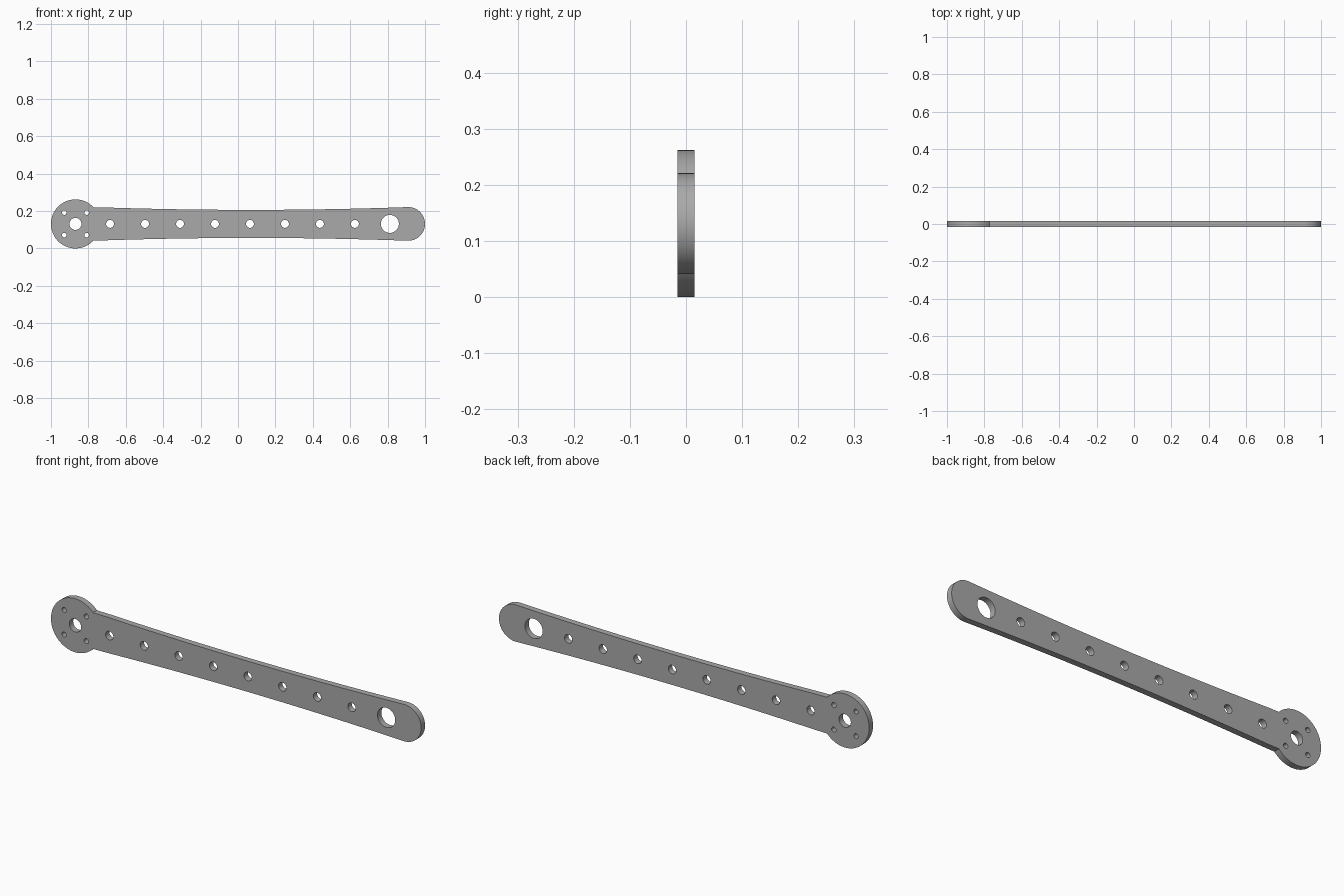
import bpy, bmesh
from math import sin, cos, pi, asin, radians
from mathutils import Matrix

if "Cube" in bpy.data.objects:
    bpy.data.objects.remove(bpy.data.objects["Cube"])

MID_Z = 0.131
HALF_THICK = 0.015
HUB_X, HUB_R = -0.869, 0.131
TIP_R = 0.09
TIP_X = 1 - TIP_R
WAIST = 0.075


def arc(cx, r, start, end, n):
    """Points on an arc about (cx, 0)."""
    steps = [start + (end - start) * i / n for i in range(n + 1)]
    return [(cx + r * cos(a), r * sin(a)) for a in steps]


# Upper half of the outline: rounded tip, waisted edge, round hub
join = asin(0.0885 / HUB_R)
join_x = HUB_X + HUB_R * cos(join)
waist_x = (TIP_X + join_x) / 2
upper = arc(TIP_X, TIP_R, 0, pi / 2, 20)
for i in range(1, 24):
    x = TIP_X + (join_x - TIP_X) * i / 24
    t = (x - waist_x) / (TIP_X - waist_x)
    upper.append((x, WAIST + (TIP_R - WAIST) * t * t))
upper += arc(HUB_X, HUB_R, join, pi, 36)
outline = upper + [(x, -y) for x, y in reversed(upper[1:-1])]


def circle(x, y, r, n=32):
    return [(x + r * cos(2 * pi * i / n), y + r * sin(2 * pi * i / n)) for i in range(n)]


# Holes: hub bore, four hub screw holes, row along the arm, large tip hole
holes = [circle(HUB_X, 0, 0.032), circle(0.812, 0, 0.048, 40)]
holes += [circle(HUB_X + sx * 0.06, sy * 0.06, 0.012, 24) for sx in (-1, 1) for sy in (-1, 1)]
holes += [circle(-0.684 + 0.187 * i, 0, 0.021) for i in range(8)]

# Flat plate filled from the outline and holes, extruded to thickness
curve = bpy.data.curves.new("arm_profile", 'CURVE')
curve.dimensions = '2D'
curve.fill_mode = 'BOTH'
curve.extrude = HALF_THICK
for loop in [outline] + holes:
    spline = curve.splines.new('POLY')
    spline.points.add(len(loop) - 1)
    for point, (x, y) in zip(spline.points, loop):
        point.co = (x, y, 0, 1)
    spline.use_cyclic_u = True
profile = bpy.data.objects.new("arm_profile", curve)
bpy.context.collection.objects.link(profile)
bpy.context.view_layer.update()
evaluated = profile.evaluated_get(bpy.context.evaluated_depsgraph_get())
mesh = bpy.data.meshes.new_from_object(evaluated)
bpy.data.objects.remove(profile)

# Weld the caps to the walls and stand the plate upright
bm = bmesh.new()
bm.from_mesh(mesh)
bmesh.ops.remove_doubles(bm, verts=bm.verts, dist=0.0001)
bm.transform(Matrix.Translation((0, 0, MID_Z)) @ Matrix.Rotation(pi / 2, 4, 'X'))
bmesh.ops.recalc_face_normals(bm, faces=bm.faces)
bm.to_mesh(mesh)
bm.free()

# Single grey metal colour
grey = bpy.data.materials.new("grey_metal")
grey.use_nodes = True
colour = (0.4, 0.4, 0.4, 1)
grey.diffuse_color = colour
grey.node_tree.nodes["Principled BSDF"].inputs["Base Color"].default_value = colour
mesh.materials.clear()
mesh.materials.append(grey)

arm = bpy.data.objects.new("perforated_arm", mesh)
bpy.context.collection.objects.link(arm)
bpy.context.view_layer.objects.active = arm
arm.select_set(True)
bpy.ops.object.shade_smooth_by_angle(angle=radians(30))
